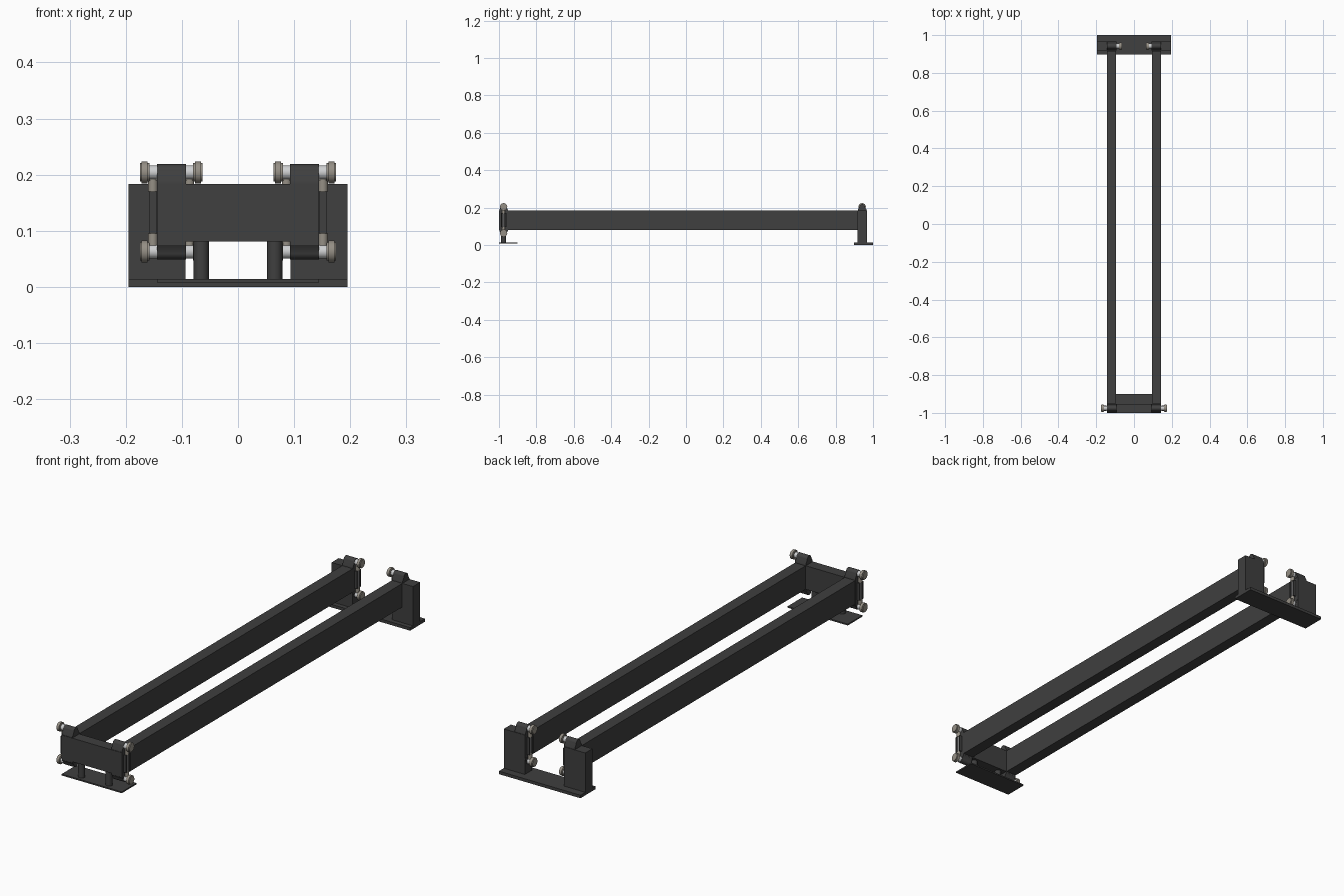
import bpy
import bmesh
import math
from mathutils import Matrix

if "Cube" in bpy.data.objects:
    bpy.data.objects.remove(bpy.data.objects["Cube"], do_unlink=True)


def material(name, colour):
    m = bpy.data.materials.new(name)
    m.use_nodes = True
    m.diffuse_color = (*colour, 1)
    m.node_tree.nodes["Principled BSDF"].inputs["Base Color"].default_value = (*colour, 1)
    return m


DARK = material("dark steel", (0.05, 0.05, 0.05))
WARM = material("warm grey metal", (0.3, 0.275, 0.235))
SILVER = material("silver", (0.62, 0.63, 0.64))


def finish(name, bm, mat, smooth=False):
    bmesh.ops.recalc_face_normals(bm, faces=bm.faces)
    mesh = bpy.data.meshes.new(name)
    bm.to_mesh(mesh)
    bm.free()
    mesh.materials.append(mat)
    ob = bpy.data.objects.new(name, mesh)
    bpy.context.collection.objects.link(ob)
    if smooth:
        bpy.ops.object.select_all(action="DESELECT")
        ob.select_set(True)
        bpy.context.view_layer.objects.active = ob
        bpy.ops.object.shade_smooth_by_angle(angle=math.radians(35))
    return ob


def box(name, xs, ys, zs, mat=DARK):
    bm = bmesh.new()
    bmesh.ops.create_cube(bm, size=1)
    for v in bm.verts:
        v.co = [(r[0] + r[1]) / 2 + c * (r[1] - r[0]) for c, r in zip(v.co, (xs, ys, zs))]
    return finish(name, bm, mat)


def rod(name, axis, a, b, centre, radius, mat, bevel=0):
    # Cylinder from a to b along x or z; centre holds the other two coordinates
    bm = bmesh.new()
    bmesh.ops.create_cone(bm, cap_ends=True, segments=32, radius1=radius,
                          radius2=radius, depth=abs(b - a))
    if bevel:
        rims = [e for e in bm.edges if abs(e.verts[0].co.z - e.verts[1].co.z) < 1e-6]
        bmesh.ops.bevel(bm, geom=rims, offset=bevel, segments=2, affect="EDGES")
    mid = (a + b) / 2
    if axis == "x":
        m = Matrix.Translation((mid, *centre)) @ Matrix.Rotation(math.pi / 2, 4, "Y")
    else:
        m = Matrix.Translation((*centre, mid))
    bmesh.ops.transform(bm, matrix=m, verts=bm.verts)
    return finish(name, bm, mat, True)


def lug(name, xs, y, z, base, radius):
    # Rounded ear that widens toward the beam surface at height base
    up = 1 if z > base else -1
    profile = [(y - 0.023, base), (y - 0.023, base + up * 0.006)]
    for i in range(13):
        t = math.pi * (1 - i / 12)
        profile.append((y + radius * math.cos(t), z + up * radius * math.sin(t)))
    profile += [(y + 0.023, base + up * 0.006), (y + 0.023, base)]
    bm = bmesh.new()
    ends = [[bm.verts.new((x, *p)) for p in profile] for x in xs]
    for ring in ends:
        bm.faces.new(ring)
    n = len(profile)
    for i in range(n):
        j = (i + 1) % n
        bm.faces.new((ends[0][i], ends[0][j], ends[1][j], ends[1][i]))
    return finish(name, bm, DARK, True)


FRONT, REAR = -0.975, 0.942
LOW, HIGH = 0.063, 0.204
BOTTOM, TOP = 0.081, 0.183


def span(side, a, b):
    return sorted((side * a, side * b))


def hinge(label, side, y, face, out):
    # Two pinned lugs and a tensioning link; out is the side carrying the knobs
    for tag, z, base in (("upper", HIGH, TOP), ("lower", LOW, BOTTOM)):
        lug(f"{label}_{tag}_lug", span(side, 0.093, 0.144), y, z, base, 0.0145)

        def at(d):
            return side * (face + out * d)
        rod(f"{label}_{tag}_pin", "x", at(-0.02), at(0.016), (y, z), 0.0125, SILVER)
        rod(f"{label}_{tag}_knob", "x", at(0.014), at(0.031), (y, z), 0.0195, WARM, 0.003)
    x = side * (face + out * 0.0075)
    for tag, a, b in (("upper", 0.168, 0.192), ("lower", 0.072, 0.097)):
        rod(f"{label}_{tag}_link_nut", "z", a, b, (x, y), 0.0085, WARM, 0.002)
    rod(f"{label}_link_rod", "z", 0.09, 0.175, (x, y), 0.004, SILVER)
    for tag, d in (("front", -0.011), ("back", 0.011)):
        box(f"{label}_{tag}_link_rail", (x - 0.006, x + 0.006),
            (y + d - 0.003, y + d + 0.003), (0.095, 0.17))


# Base plates and front crossbeam
box("rear_base_plate", (-0.195, 0.195), (0.898, 1.0), (0, 0.013))
box("front_base_plate", (-0.144, 0.144), (-1.0, -0.9), (0.008, 0.014))
box("front_crossbeam", (-0.144, 0.144), (-1.0, -0.952), (BOTTOM, TOP))

# Parts repeated on each side
for side, label in ((1, "left"), (-1, "right")):
    box(f"{label}_long_beam", span(side, 0.094, 0.144), (-0.951, 0.917), (BOTTOM, TOP))
    # Post notched below the beam end to leave room for the lower lug
    box(f"{label}_rear_post", span(side, 0.144, 0.195), (0.918, 0.967), (0.013, TOP))
    box(f"{label}_rear_post_inner", span(side, 0.094, 0.144), (0.918, 0.967), (0.013, TOP))
    rod(f"{label}_front_leg", "z", 0.012, 0.085, (side * 0.0655, FRONT), 0.0135, DARK)
    hinge(f"{label}_front", side, FRONT, 0.144, 1)
    hinge(f"{label}_rear", side, REAR, 0.094, -1)
